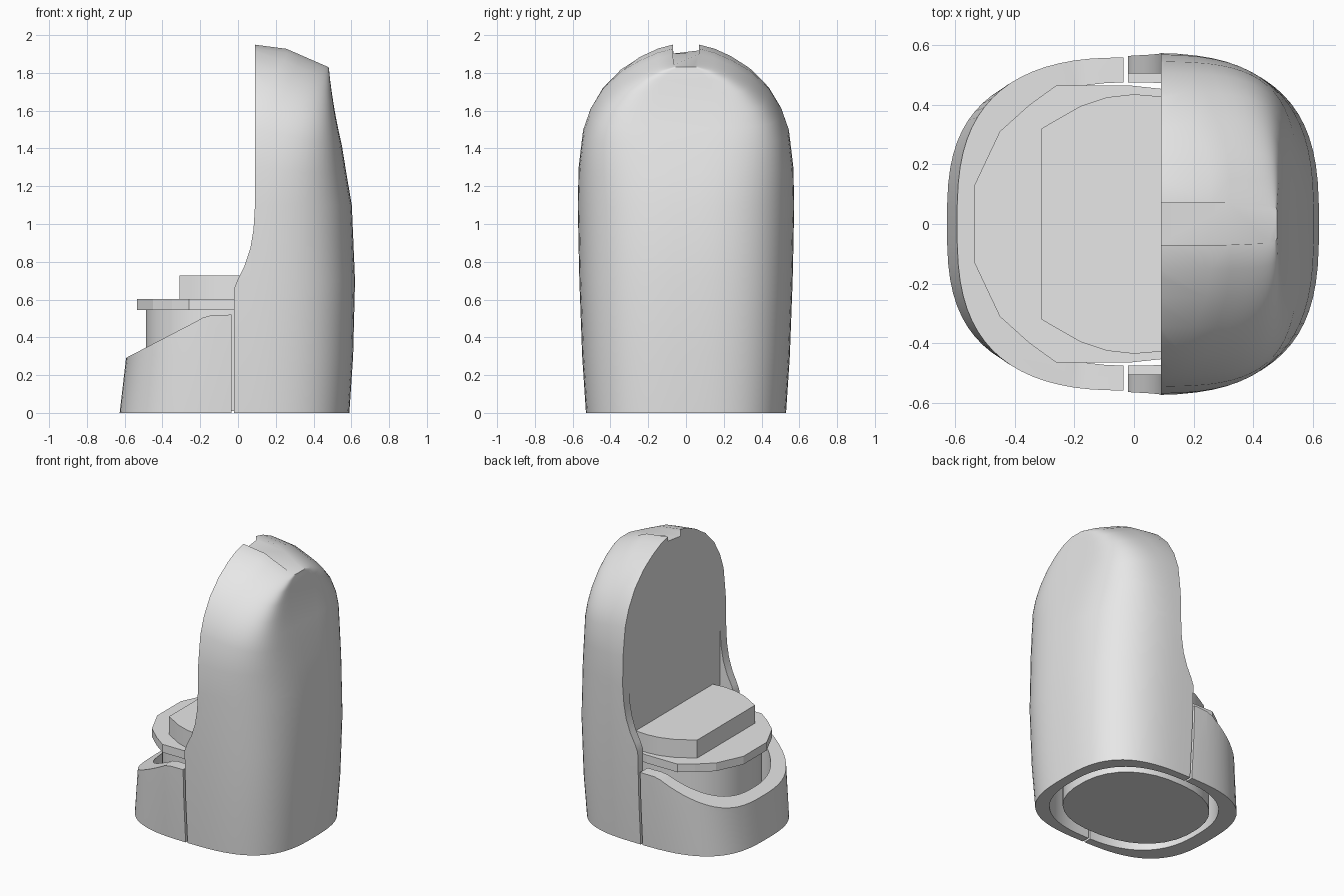
import bpy, bmesh, math

cube = bpy.data.objects.get("Cube")
if cube:
    bpy.data.objects.remove(cube, do_unlink=True)

grey = bpy.data.materials.new("plain_grey")
grey.use_nodes = True
COLOUR = (0.8, 0.8, 0.8, 1)
grey.diffuse_color = COLOUR
grey.node_tree.nodes["Principled BSDF"].inputs["Base Color"].default_value = COLOUR


def loft(name, rings):
    """Skin a stack of equal-length point rings and cap both ends."""
    bm = bmesh.new()
    rows = [[bm.verts.new(p) for p in ring] for ring in rings]
    n = len(rows[0])
    for a, b in zip(rows, rows[1:]):
        for i in range(n):
            j = (i + 1) % n
            bm.faces.new((a[i], a[j], b[j], b[i]))
    bm.faces.new(rows[0][::-1])
    bm.faces.new(rows[-1])
    bmesh.ops.recalc_face_normals(bm, faces=bm.faces)
    mesh = bpy.data.meshes.new(name)
    bm.to_mesh(mesh)
    bm.free()
    mesh.materials.append(grey)
    obj = bpy.data.objects.new(name, mesh)
    bpy.context.collection.objects.link(obj)
    return obj


def superellipse(front, back, half_y, power, count=72):
    pts = []
    for i in range(count):
        a = math.tau * (i + 0.5) / count
        c, s = math.cos(a), math.sin(a)
        x = math.copysign(abs(c) ** (2 / power), c) * (back if c > 0 else front)
        pts.append((x, math.copysign(abs(s) ** (2 / power), s) * half_y))
    return pts


def slab(name, outline, z0, z1):
    return loft(name, [[(x, y, z) for x, y in outline] for z in (z0, z1)])


def side_prism(name, profile, half_y):
    """Extrude an (x, z) profile across the width."""
    return loft(name, [[(x, y, z) for x, z in profile] for y in (-half_y, half_y)])


def carve(obj, cutters):
    for cutter in cutters:
        mod = obj.modifiers.new("cut", "BOOLEAN")
        mod.operation = "DIFFERENCE"
        mod.solver = "EXACT"
        mod.object = cutter
        bpy.context.view_layer.objects.active = obj
        bpy.ops.object.modifier_apply(modifier=mod.name)
        bpy.data.objects.remove(cutter, do_unlink=True)


def smooth(obj, angle=28):
    bpy.ops.object.select_all(action="DESELECT")
    obj.select_set(True)
    bpy.context.view_layer.objects.active = obj
    bpy.ops.object.shade_smooth_by_angle(angle=math.radians(angle))


# Body sections: height, half width, front reach, back reach, squareness, roof drop
SECTIONS = [
    (0, .53, .627, .59, 2.9, 0), (.3, .55, .592, .61, 2.9, 0),
    (.7, .565, .56, .62, 2.9, 0), (1.1, .574, .56, .603, 2.9, 0),
    (1.3, .569, .56, .575, 3.2, .03), (1.5, .545, .56, .55, 3.8, .07),
    (1.62, .505, .56, .53, 4.5, .10), (1.74, .44, .56, .512, 5.5, .13),
    (1.85, .345, .56, .497, 7, .15), (1.93, .245, .56, .488, 9, .165),
    (1.98, .15, .56, .483, 10, .17), (2.0, .07, .56, .48, 10, .17),
]


def body(name, sections):
    rings = []
    for z, w, front, back, power, drop in sections:
        rings.append([(x, y, z - drop * max(0, (x - .09) / .39))
                      for x, y in superellipse(front, back, w, power)])
    return loft(name, rings)


def cavity():
    return slab("cavity_cutter", superellipse(.52, .52, .475, 2.5), -.1, .6)


# Tall back shell with a flat inner face and two low side cheeks
back_shell = body("back_shell", SECTIONS)
front_line = [(-.02, -.1), (-.02, .66), (0, .71), (.035, .78), (.065, .87),
              (.082, .97), (.09, 1.1), (.09, 2.1), (-1, 2.1), (-1, -.1)]
recess = [(-.5, .3), (.09, .3), (.09, 2.1), (-.5, 2.1)]
carve(back_shell, [side_prism("edge_cutter", front_line, 1),
                   side_prism("recess_cutter", recess, .505), cavity()])
smooth(back_shell)

# Low front rim with a sloping top
front_rim = body("front_rim", SECTIONS[:3])
slope = [(-.7, .235), (-.595, .29), (-.22, .485), (-.185, .505), (-.14, .517),
         (-.035, .52), (-.035, -.1), (1, -.1), (1, 1), (-.7, 1)]
carve(front_rim, [side_prism("slope_cutter", slope, 1), cavity()])
smooth(front_rim)

# Seat base inside the rim
seat_base = slab("seat_base", superellipse(.49, .45, .41, 2.3, 32), .01, .55)
smooth(seat_base)


def mirrored(half):
    return half + [(x, -y) for x, y in reversed(half)]


# Faceted seat plate
seat_plate = slab("seat_plate", mirrored(
    [(.12, .45), (-.02, .465), (-.26, .465), (-.35, .40), (-.45, .31), (-.535, .13)]),
    .545, .602)

# Raised cushion
cushion = slab("cushion", mirrored(
    [(.12, .425), (0, .435), (-.09, .425), (-.18, .395), (-.25, .355), (-.31, .32)]),
    .602, .728)
smooth(cushion)
